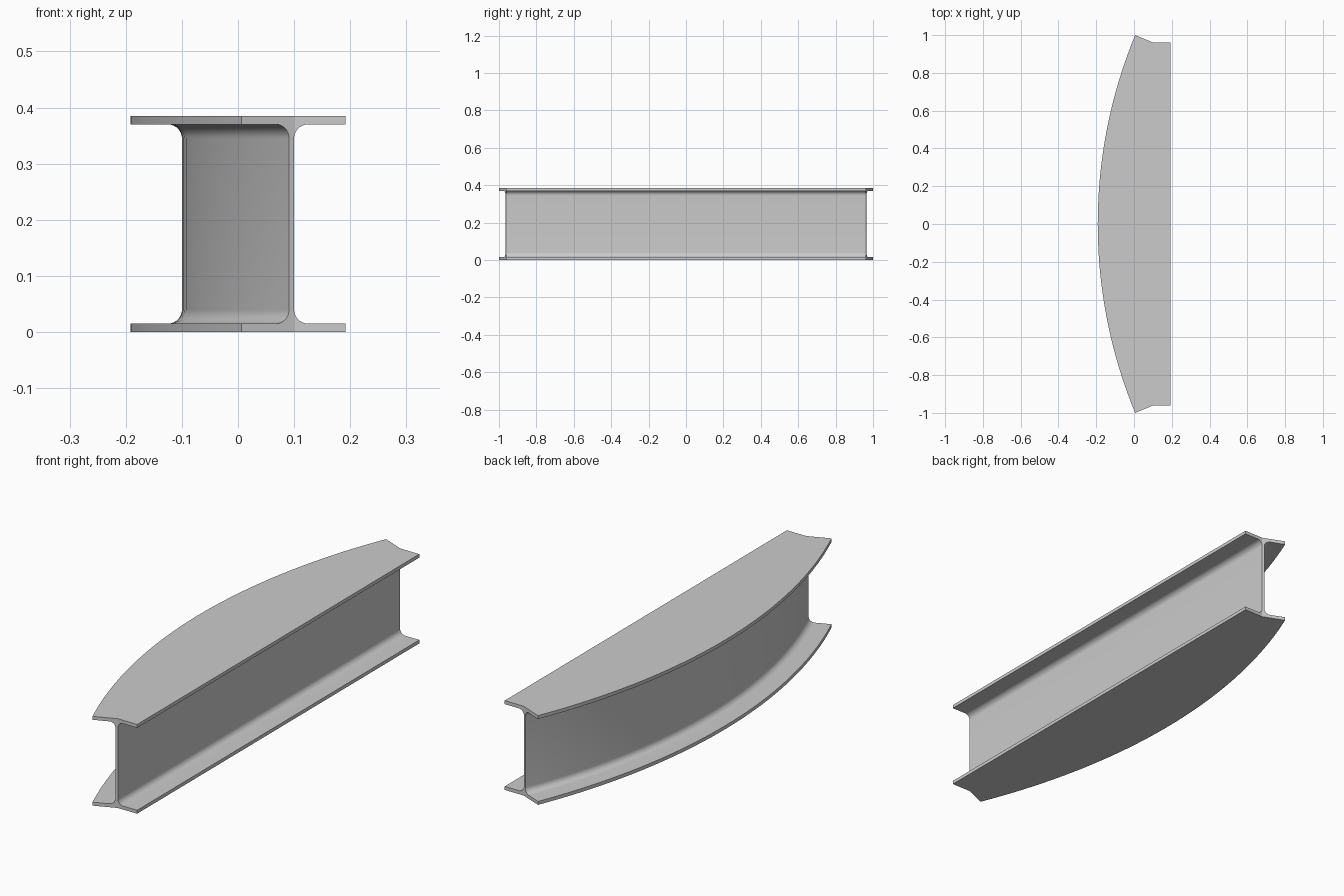
import bpy, bmesh
from math import sin, cos, asin, pi

if "Cube" in bpy.data.objects:
    bpy.data.objects.remove(bpy.data.objects["Cube"])

HEIGHT, FLANGE_T, FLANGE_W, FILLET = 0.385, 0.015, 0.092, 0.025
WEB_X = 0.1                                # web faces at mid-length: x = -0.1 and 0.1
SAG = 0.198                                # bulge of the curved flange edge
R_OUT = (1 + SAG * SAG) / (2 * SAG)        # radius of that edge
CX = R_OUT - WEB_X - FLANGE_W              # arc centre
ANG = asin(1 / R_OUT)
SEGS = 40
# Point where the radial cut meets the square cut at each end
END_Y = (CX - WEB_X) * sin(ANG) / cos(ANG)


def outline(d):
    """Plan outline of the beam, d out from the web faces."""
    r = R_OUT - FLANGE_W + d
    pts = []
    for i in range(SEGS + 1):
        a = ANG * (1 - 2 * i / SEGS)
        pts.append((CX - r * cos(a), r * sin(a)))
    pts += [(WEB_X, -END_Y), (WEB_X + d, -END_Y),
            (WEB_X + d, END_Y), (WEB_X, END_Y)]
    return pts


# Half of the I-section: flange edge, underside, fillet, web
half = [(FLANGE_W, 0), (FLANGE_W, FLANGE_T)]
for i in range(11):
    a = pi / 2 * i / 10
    half.append((FILLET * (1 - sin(a)), FLANGE_T + FILLET * (1 - cos(a))))
profile = half + [(d, HEIGHT - z) for d, z in reversed(half)]

# Beam body lofted from the stacked outlines
bm = bmesh.new()
rings = [[bm.verts.new((x, y, z)) for x, y in outline(d)] for d, z in profile]
n = len(rings[0])
for low, high in zip(rings, rings[1:]):
    for i in range(n):
        j = (i + 1) % n
        bm.faces.new((low[i], low[j], high[j], high[i]))
bm.faces.new(list(reversed(rings[0])))
bm.faces.new(rings[-1])
bmesh.ops.remove_doubles(bm, verts=bm.verts, dist=1e-5)
bmesh.ops.recalc_face_normals(bm, faces=bm.faces)
mesh = bpy.data.meshes.new("bowed_beam")
bm.to_mesh(mesh)
bm.free()

beam = bpy.data.objects.new("bowed_beam", mesh)
bpy.context.collection.objects.link(beam)
bpy.context.view_layer.objects.active = beam
beam.select_set(True)
bpy.ops.object.shade_smooth_by_angle(angle=0.24)
